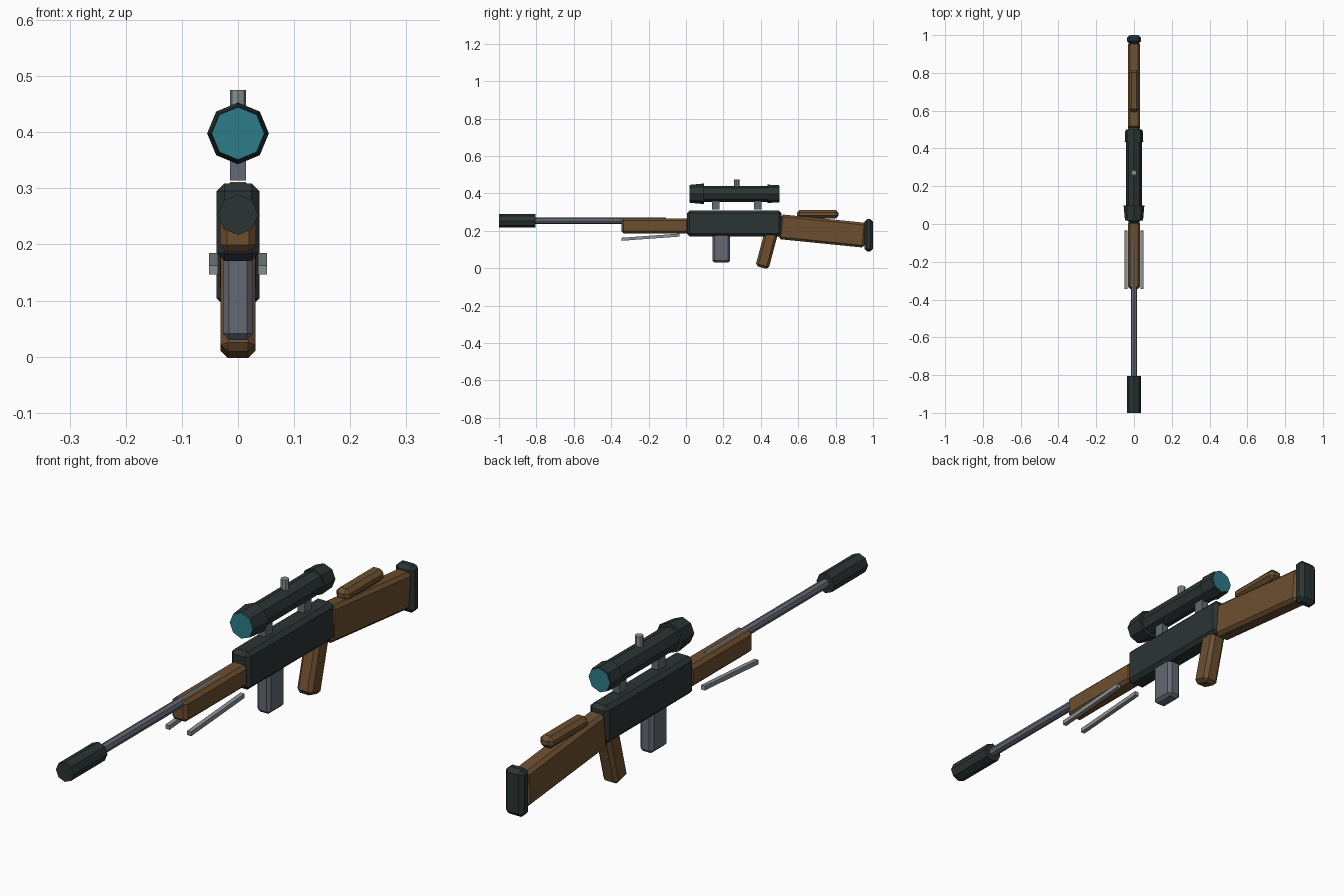
import bpy, bmesh, math
from mathutils import Matrix

cube = bpy.data.objects.get("Cube")
if cube:
    bpy.data.objects.remove(cube, do_unlink=True)


def material(name, rgb):
    m = bpy.data.materials.new(name)
    m.use_nodes = True
    m.diffuse_color = (*rgb, 1)
    m.node_tree.nodes["Principled BSDF"].inputs["Base Color"].default_value = (*rgb, 1)
    return m


DARK = material("dark green black", (0.024, 0.034, 0.034))
WOOD = material("brown wood", (0.15, 0.078, 0.03))
STEEL = material("blue grey steel", (0.125, 0.14, 0.172))
LIGHT = material("light grey metal", (0.26, 0.285, 0.295))
GLASS = material("teal glass", (0.026, 0.2, 0.25))


def finish(bm, name, mat):
    bmesh.ops.recalc_face_normals(bm, faces=bm.faces)
    mesh = bpy.data.meshes.new(name)
    bm.to_mesh(mesh)
    bm.free()
    mesh.materials.append(mat)
    obj = bpy.data.objects.new(name, mesh)
    bpy.context.collection.objects.link(obj)
    return obj


def box(name, mat, centre, size, chamfer=0, tilt=0):
    """Chamfered box, tilted about the x axis."""
    bm = bmesh.new()
    bmesh.ops.create_cube(bm, size=1)
    bmesh.ops.scale(bm, vec=size, verts=bm.verts)
    if chamfer:
        bmesh.ops.bevel(bm, geom=bm.edges[:], offset=chamfer, segments=1,
                        profile=0.5, affect='EDGES')
    bmesh.ops.transform(bm, verts=bm.verts,
                        matrix=Matrix.Translation(centre) @ Matrix.Rotation(tilt, 4, 'X'))
    return finish(bm, name, mat)


def tube(name, mat, z, y0, y1, r0, r1=None):
    """Eight-sided bar along y, radius r0 at y0 and r1 at y1."""
    bm = bmesh.new()
    bmesh.ops.create_cone(bm, cap_ends=True, segments=8, radius1=r0,
                          radius2=r1 or r0, depth=y1 - y0)
    bmesh.ops.transform(bm, verts=bm.verts,
                        matrix=Matrix.Translation((0, (y0 + y1) / 2, z))
                        @ Matrix.Rotation(-math.pi / 2, 4, 'X'))
    return finish(bm, name, mat)


# Barrel group
BORE = 0.253
tube("muzzle_cylinder", DARK, BORE, -1, -0.805, 0.036)
tube("barrel", STEEL, BORE, -0.82, -0.107, 0.017)
box("handguard", WOOD, (0, -0.165, 0.227), (0.064, 0.36, 0.08), 0.012)

# Body
box("receiver", DARK, (0, 0.258, 0.24), (0.076, 0.505, 0.138), 0.014)
box("magazine", STEEL, (0, 0.188, 0.11), (0.054, 0.095, 0.16), 0.011)
box("grip", WOOD, (0, 0.432, 0.1), (0.062, 0.072, 0.2), 0.013, -0.26)

# Shoulder stock
box("stock", WOOD, (0, 0.73, 0.199), (0.064, 0.46, 0.133), 0.012, -0.1)
box("cheek_rest", WOOD, (0, 0.705, 0.289), (0.054, 0.222, 0.044), 0.014)
box("butt_pad", DARK, (0, 0.977, 0.176), (0.076, 0.046, 0.172), 0.014)

# Scope
SIGHT = 0.398
tube("scope_tube", DARK, SIGHT, 0.05, 0.48, 0.043)
tube("scope_front_bell", DARK, SIGHT, 0.022, 0.097, 0.048, 0.055)
tube("scope_eyepiece", DARK, SIGHT, 0.435, 0.497, 0.049, 0.046)
tube("front_lens", GLASS, SIGHT, 0.019, 0.025, 0.047)
tube("rear_lens", GLASS, SIGHT, 0.494, 0.5, 0.043)
for label, y in (("front", 0.158), ("rear", 0.384)):
    box(label + "_scope_mount", STEEL, (0, y, 0.341), (0.028, 0.04, 0.054))

bm = bmesh.new()
bmesh.ops.create_cone(bm, cap_ends=True, segments=8, radius1=0.0145,
                      radius2=0.0145, depth=0.05)
bmesh.ops.translate(bm, verts=bm.verts, vec=(0, 0.271, 0.45))
finish(bm, "scope_dial", LIGHT)

# Folded legs, mirrored
for label, side in (("left", 1), ("right", -1)):
    box(label + "_folded_leg", LIGHT, (side * 0.0435, -0.19, 0.166),
        (0.016, 0.31, 0.016), 0, 0.072)
